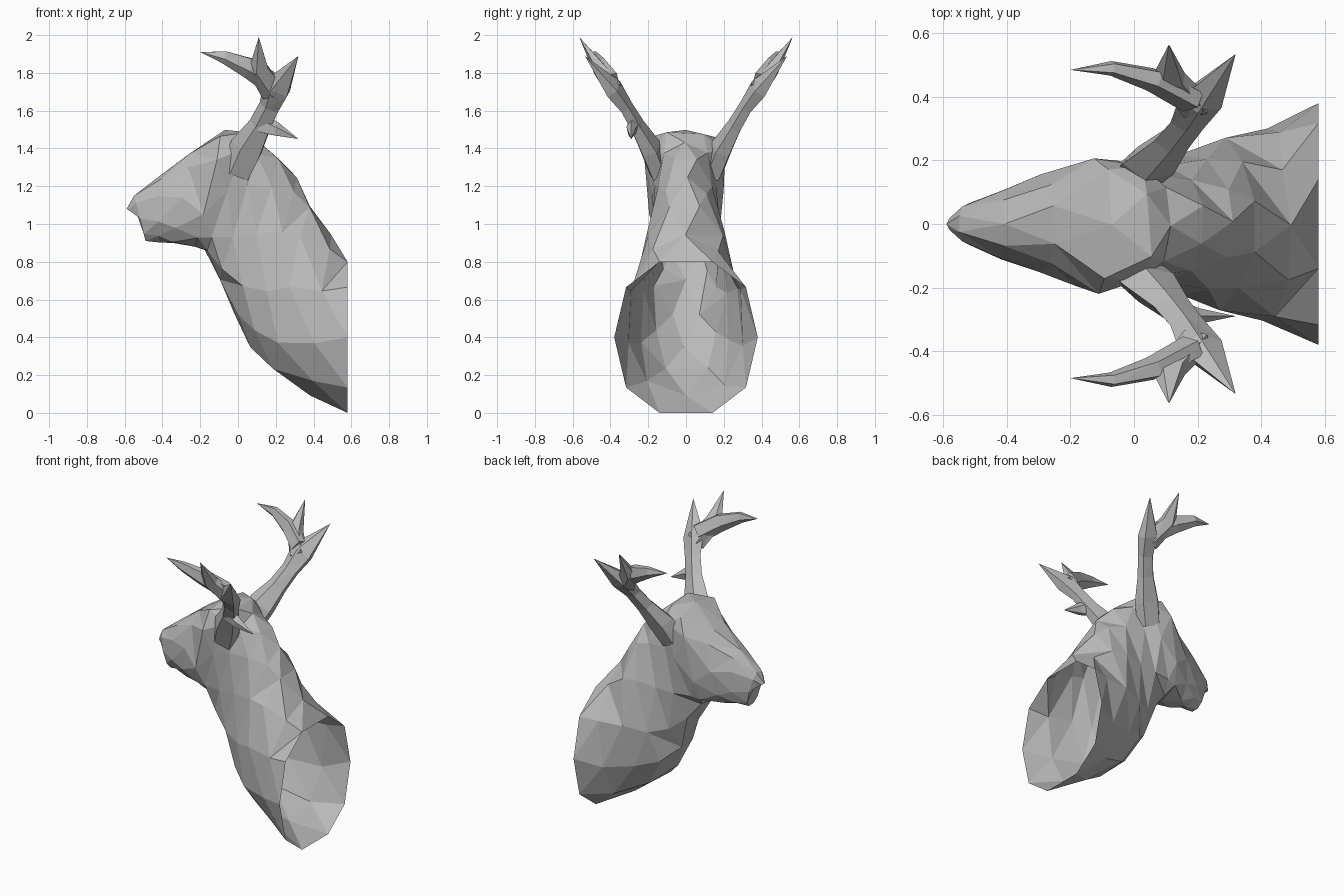
import bpy, bmesh, math, random
from mathutils import Vector

random.seed(7)
if "Cube" in bpy.data.objects:
    bpy.data.objects.remove(bpy.data.objects["Cube"], do_unlink=True)

grey = bpy.data.materials.new("stone grey")
grey.use_nodes = True
grey.diffuse_color = (0.5, 0.5, 0.5, 1)
grey.node_tree.nodes["Principled BSDF"].inputs["Base Color"].default_value = (0.5, 0.5, 0.5, 1)


def finish(name, bm):
    """Triangulate into flat facets and add the object to the scene."""
    bmesh.ops.recalc_face_normals(bm, faces=bm.faces[:])
    bmesh.ops.triangulate(bm, faces=bm.faces[:], quad_method='SHORT_EDGE')
    mesh = bpy.data.meshes.new(name)
    bm.to_mesh(mesh)
    bm.free()
    mesh.materials.append(grey)
    obj = bpy.data.objects.new(name, mesh)
    bpy.context.collection.objects.link(obj)
    return obj


def bridge(bm, a, b):
    for i in range(len(a)):
        j = (i + 1) % len(a)
        bm.faces.new((a[i], a[j], b[j], b[i]))


def power(v, e):
    return math.copysign(abs(v) ** e, v)


# Neck and head: slanted rings from the open wall rim to the muzzle
# (top x, top z, bottom x, bottom z, half width, squareness, narrowing to the top)
stations = [
    (0.58, 0.80, 0.58, 0.00, 0.38, 0.85, 0),
    (0.49, 0.94, 0.38, 0.08, 0.31, 0.9, 0.05),
    (0.37, 1.09, 0.19, 0.23, 0.26, 0.9, 0.15),
    (0.31, 1.24, 0.07, 0.35, 0.22, 0.9, 0.2),
    (0.22, 1.35, -0.01, 0.53, 0.19, 0.9, 0.1),
    (0.11, 1.44, -0.10, 0.70, 0.175, 0.8, 0),
    (0.05, 1.48, -0.17, 0.86, 0.19, 0.6, -0.05),
    (-0.08, 1.50, -0.23, 0.89, 0.21, 0.6, -0.1),
    (-0.25, 1.38, -0.34, 0.90, 0.15, 0.8, 0),
    (-0.41, 1.26, -0.42, 0.905, 0.11, 0.8, 0),
    (-0.55, 1.15, -0.49, 0.91, 0.065, 0.8, 0),
    (-0.59, 1.08, -0.50, 1.02, 0.03, 1.0, 0),
]
SIDES = 10
bm = bmesh.new()
previous = None
for n, (tx, tz, bx, bz, w, e, narrow) in enumerate(stations):
    top, bottom = Vector((tx, 0, tz)), Vector((bx, 0, bz))
    middle, half = (top + bottom) / 2, (top - bottom) / 2
    wobble = 0.05 * w if 0 < n < len(stations) - 2 else 0
    shift = math.pi / SIDES if n % 2 == 0 else 0
    ring = []
    for i in range(SIDES):
        a = 2 * math.pi * i / SIDES + shift
        up = power(math.cos(a), e) / math.cos(shift) ** e
        p = middle + half * up
        p.y = w * power(math.sin(a), e) * (1 - narrow * up)
        p += Vector([random.uniform(-wobble, wobble) for _ in range(3)])
        ring.append(bm.verts.new(p))
    if previous:
        bridge(bm, previous, ring)
    previous = ring
bm.faces.new(previous)
finish("head_and_neck", bm)


def branch(bm, path, sides=5):
    """Tapered tube along (x, y, z, radius) points; it ends in a spike."""
    points = [Vector(p[:3]) for p in path]
    rings = []
    for k, p in enumerate(points[:-1]):
        d = (points[k + 1] - points[max(k - 1, 0)]).normalized()
        u = d.cross(Vector((0, 1, 0))).normalized()
        v = d.cross(u)
        r = path[k][3]
        rings.append([bm.verts.new(p + r * (u * math.cos(t) + 0.65 * v * math.sin(t)))
                      for t in (2 * math.pi * i / sides for i in range(sides))])
    for a, b in zip(rings, rings[1:]):
        bridge(bm, a, b)
    bm.faces.new(rings[0])
    tip = bm.verts.new(points[-1])
    for i in range(sides):
        bm.faces.new((rings[-1][i], rings[-1][(i + 1) % sides], tip))


# Antlers: broad root and stem with rear, upper and front tines
stem = [(-0.01, 0.14, 1.27, 0.09), (0.05, 0.19, 1.40, 0.095),
        (0.12, 0.26, 1.52, 0.065), (0.17, 0.32, 1.62, 0.06),
        (0.21, 0.39, 1.72, 0.08), (0.32, 0.535, 1.89, 0)]
upper = [(0.19, 0.37, 1.70, 0.07), (0.11, 0.455, 1.82, 0.06), (0.11, 0.565, 1.99, 0)]
front = [(0.18, 0.39, 1.75, 0.065), (0.06, 0.455, 1.83, 0.06),
         (-0.07, 0.49, 1.885, 0.037), (-0.20, 0.485, 1.91, 0)]
spur = [(0.12, 0.27, 1.53, 0.055), (0.20, 0.29, 1.50, 0.04), (0.32, 0.29, 1.45, 0)]
for side, name, tines in ((1, "antler_far", (stem, upper, front)),
                          (-1, "antler_near", (stem, upper, front, spur))):
    bm = bmesh.new()
    for path in tines:
        branch(bm, [(x, side * y, z, r) for x, y, z, r in path])
    finish(name, bm)
